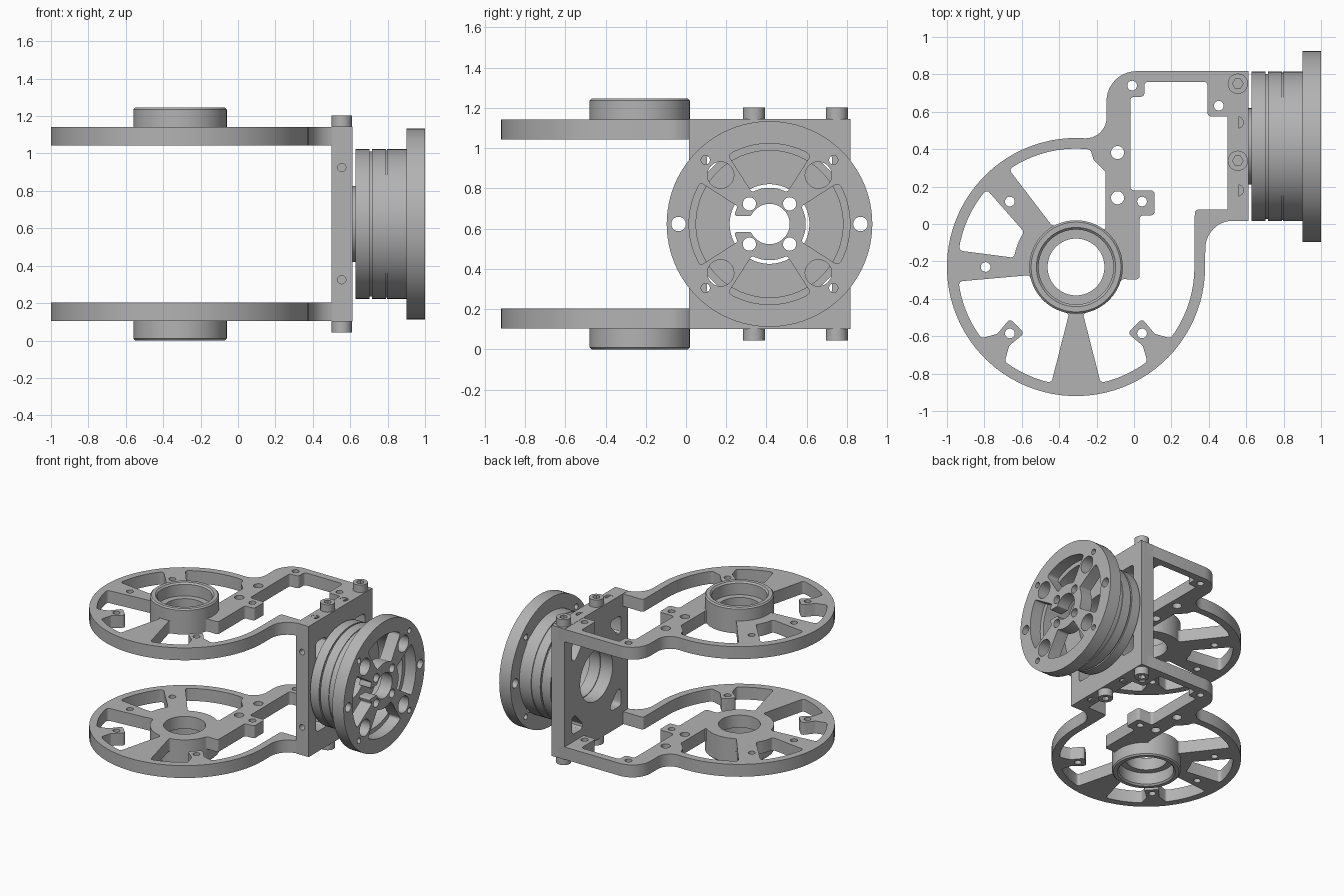
import bpy, bmesh
from math import sin, cos, tan, pi, radians
from mathutils import Matrix, Vector

cube = bpy.data.objects.get("Cube")
if cube:
    bpy.data.objects.remove(cube, do_unlink=True)

grey = bpy.data.materials.new("machined_grey")
grey.use_nodes = True
grey.diffuse_color = (0.45, 0.45, 0.45, 1)
grey.node_tree.nodes["Principled BSDF"].inputs["Base Color"].default_value = (0.45, 0.45, 0.45, 1)

MID = 0.623                      # mirror height between the two plates
RING = Vector((-0.31, -0.23))    # centre of the round plate
DRUM = Vector((0.415, MID))      # drum axis in y, z
# Local x, y, z become world y, z, x
SIDEWAYS = Matrix(((0, 0, 1, 0), (1, 0, 0, 0), (0, 1, 0, 0), (0, 0, 0, 1)))


def arc(c, r, a, b):
    n = max(2, int(abs(b - a) / 4))
    steps = [radians(a + (b - a) * i / n) for i in range(n + 1)]
    return [(c[0] + r * cos(t), c[1] + r * sin(t)) for t in steps]


def circle(x, y, r, n=32):
    return [(x + r * cos(2 * pi * i / n), y + r * sin(2 * pi * i / n)) for i in range(n)]


def rounded(points, radius=0.02):
    """Round the sharp corners; a third value on a point is its own radius."""
    out = []
    for i, item in enumerate(points):
        p = Vector(item[:2])
        u = Vector(points[i - 1][:2]) - p
        v = Vector(points[(i + 1) % len(points)][:2]) - p
        half = u.angle(v) / 2
        if half > radians(80):
            out.append(p)
            continue
        r = item[2] if len(item) > 2 else radius
        d = min(r / tan(half), 0.95 * min(u.length, v.length))
        a, b, w = p + u.normalized() * d, p + v.normalized() * d, sin(half)
        n = 10 if r > 0.05 else 4
        for k in range(n + 1):
            t = k / n
            q, m, s = (1 - t) ** 2, 2 * t * (1 - t) * w, t * t
            out.append((a * q + p * m + b * s) / (q + m + s))
    return out


def finish(name, bm, matrix=Matrix()):
    bm.transform(matrix)
    bmesh.ops.remove_doubles(bm, verts=bm.verts, dist=1e-5)
    bmesh.ops.recalc_face_normals(bm, faces=bm.faces)
    mesh = bpy.data.meshes.new(name)
    bm.to_mesh(mesh)
    bm.free()
    mesh.materials.clear()
    mesh.materials.append(grey)
    ob = bpy.data.objects.new(name, mesh)
    bpy.context.collection.objects.link(ob)
    smooth(ob)
    return ob


def smooth(ob):
    bpy.ops.object.select_all(action='DESELECT')
    ob.select_set(True)
    bpy.context.view_layer.objects.active = ob
    bpy.ops.object.shade_smooth_by_angle(angle=radians(30))


def plate(name, loops, low, high, matrix=Matrix()):
    """Extrude an outline with holes from low to high."""
    curve = bpy.data.curves.new(name, 'CURVE')
    curve.dimensions, curve.fill_mode = '2D', 'BOTH'
    curve.extrude = (high - low) / 2
    for loop in loops:
        s = curve.splines.new('POLY')
        s.points.add(len(loop) - 1)
        for pt, co in zip(s.points, loop):
            pt.co = (co[0], co[1], 0, 1)
        s.use_cyclic_u = True
    temp = bpy.data.objects.new(name + "_temp", curve)
    bpy.context.collection.objects.link(temp)
    mesh = bpy.data.meshes.new_from_object(temp.evaluated_get(bpy.context.evaluated_depsgraph_get()))
    bpy.data.objects.remove(temp)
    bpy.data.curves.remove(curve)
    bm = bmesh.new()
    bm.from_mesh(mesh)
    bpy.data.meshes.remove(mesh)
    return finish(name, bm, matrix @ Matrix.Translation((0, 0, (low + high) / 2)))


def lathe(name, profile, matrix, n=72):
    """Revolve a closed (radius, height) profile around local z."""
    bm = bmesh.new()
    rings = [[bm.verts.new((r * cos(2 * pi * i / n), r * sin(2 * pi * i / n), h))
              for i in range(n)] for r, h in profile]
    for k, ring in enumerate(rings):
        prev = rings[k - 1]
        for i in range(n):
            j = (i + 1) % n
            bm.faces.new((prev[i], prev[j], ring[j], ring[i]))
    return finish(name, bm, matrix)


def tab(angle, side):
    """Screw tab standing inward from the rim."""
    a = radians(angle)
    out, across = Vector((cos(a), sin(a))), Vector((-sin(a), cos(a)))
    return [tuple(RING + out * r + across * t * side)
            for r, t in ((0.55, 0.045), (0.445, 0.055), (0.445, -0.055), (0.55, -0.045))]


# Arm plate outline and windows
RIM, HUB = 0.633, 0.25
outline = rounded(arc(RING, 0.69, 0, -274) + [
    (-0.147, 0.46, 0.11), (-0.147, 0.817, 0.16), (0.56, 0.817, 0.001),
    (0.56, 0.018, 0.001), (0.383, 0.018, 0.15)])
arm_window = rounded(
    [(-0.02, 0.68), (0.056, 0.68), (0.056, 0.76), (0.393, 0.76), (0.393, 0.575),
     (0.51, 0.575), (0.51, 0.077), (0.325, 0.077)]
    + arc(RING, RIM, 0, -37) + tab(-45, 1) + arc(RING, RIM, -53, -78)
    + arc(RING, HUB, -81.5, -15)
    + [(0.03, -0.297), (0.03, 0.046), (0.11, 0.046), (0.11, 0.18), (-0.02, 0.18)])
lower_window = rounded(arc(RING, RIM, 187, 217) + tab(225, -1)
                       + arc(RING, RIM, 233, 258) + arc(RING, HUB, 261.5, 190))
side_window = rounded(arc(RING, RIM, 172, 139) + arc(RING, 0.335, 146, 171.5))
upper_window = rounded(arc(RING, RIM, 124.5, 83) + [(-0.217, 0.345), (-0.152, 0.28)]
                       + arc(RING, HUB, 51, 120))
small = [circle(x, y, 0.026, 20) for x, y in
         ((-0.01, 0.74), (0.043, 0.12), (0.453, 0.632), (-0.664, 0.12),
          (-0.793, -0.23), (-0.664, -0.585), (0.043, -0.585))]
medium = [circle(-0.088, y, 0.035, 24) for y in (0.382, 0.14)]
arm_loops = [outline, arm_window, lower_window, side_window, upper_window,
             circle(*RING, 0.152, 64)] + small + medium

# Upper and lower arms, each with its hub collar and two socket bolts
for label, sign in (("upper", 1), ("lower", -1)):
    place = Matrix.Translation((0, 0, MID)) @ Matrix.Diagonal((1, 1, sign, 1))
    plate(label + "_arm_plate", arm_loops, 0.42, 0.519, place)
    lathe(label + "_hub_collar",
          [(0.2, 0.51), (0.25, 0.51), (0.25, 0.613), (0.24, 0.623), (0.212, 0.623), (0.2, 0.611)],
          place @ Matrix.Translation((*RING, 0)))
    for i, y in enumerate((0.338, 0.75)):
        plate(f"{label}_bolt_{i + 1}",
              [circle(0.555, y, 0.054), circle(0.555, y, 0.028, 6)], 0.515, 0.58, place)

# Bracket joining the arms, with a bore and four corner cutouts
corners = []
for sy in (-1, 1):
    for sz in (-1, 1):
        corners.append(rounded([(DRUM.x + sy * a, DRUM.y + sz * b) for a, b in
                                ((0.31, 0.36), (0.31, 0.17), (0.14, 0.36))], 0.03))
frame = [(0.015, 0.102), (0.817, 0.102), (0.817, 1.144), (0.015, 1.144)]
bracket = plate("bracket", [frame, circle(*DRUM, 0.205, 64)] + corners, 0.5, 0.613, SIDEWAYS)

# Pin holes in the bracket ends and screw holes in its front edge
bm = bmesh.new()
for z in (0.102, 1.144):
    for y in (0.18, 0.543):
        bmesh.ops.create_cone(bm, cap_ends=True, segments=24, radius1=0.03, radius2=0.03,
                              depth=0.12, matrix=Matrix.Translation((0.555, y, z)))
for z in (0.325, 0.925):
    bmesh.ops.create_cone(bm, cap_ends=True, segments=24, radius1=0.022, radius2=0.022, depth=0.12,
                          matrix=Matrix.Translation((0.555, 0.015, z)) @ Matrix.Rotation(pi / 2, 4, 'X'))
cutter = finish("hole_cutter", bm)
cutter.hide_render = True
cut = bracket.modifiers.new("holes", 'BOOLEAN')
cut.operation, cut.object, cut.solver = 'DIFFERENCE', cutter, 'EXACT'
bpy.context.view_layer.objects.active = bracket
bpy.ops.object.modifier_apply(modifier=cut.name)
bpy.data.objects.remove(cutter)
smooth(bracket)

# Hollow grooved drum
lathe("drum", [(0.198, 0.605), (0.204, 0.605), (0.204, 0.627), (0.4, 0.627), (0.4, 0.704),
               (0.388, 0.704), (0.388, 0.716), (0.4, 0.716), (0.4, 0.79), (0.394, 0.79),
               (0.394, 0.797), (0.4, 0.797), (0.4, 0.905), (0.365, 0.905), (0.365, 0.7),
               (0.198, 0.7)],
      SIDEWAYS @ Matrix.Translation((*DRUM, 0)), 96)

# Output flange: spoked windows, slotted centre bore and screw holes
flange = [circle(*DRUM, 0.511, 96)]
for a in (0, 90, 270):
    flange.append(rounded(arc(DRUM, 0.4, a - 31, a + 31) + arc(DRUM, 0.18, a + 29, a - 29)))
flange.append(rounded(arc(DRUM, 0.4, 149, 211) + arc(DRUM, 0.18, 209, 193)
                      + arc(DRUM, 0.1, 204, 516) + arc(DRUM, 0.18, 167, 151), 0.01))
for sy in (-1, 1):
    flange.append(circle(DRUM.x + sy * 0.452, DRUM.y, 0.036))
    for sz in (-1, 1):
        for offset, r in ((0.1, 0.033), (0.243, 0.066), (0.318, 0.022)):
            flange.append(circle(DRUM.x + sy * offset, DRUM.y + sz * offset, r))
plate("output_flange", flange, 0.9, 1.0, SIDEWAYS)
